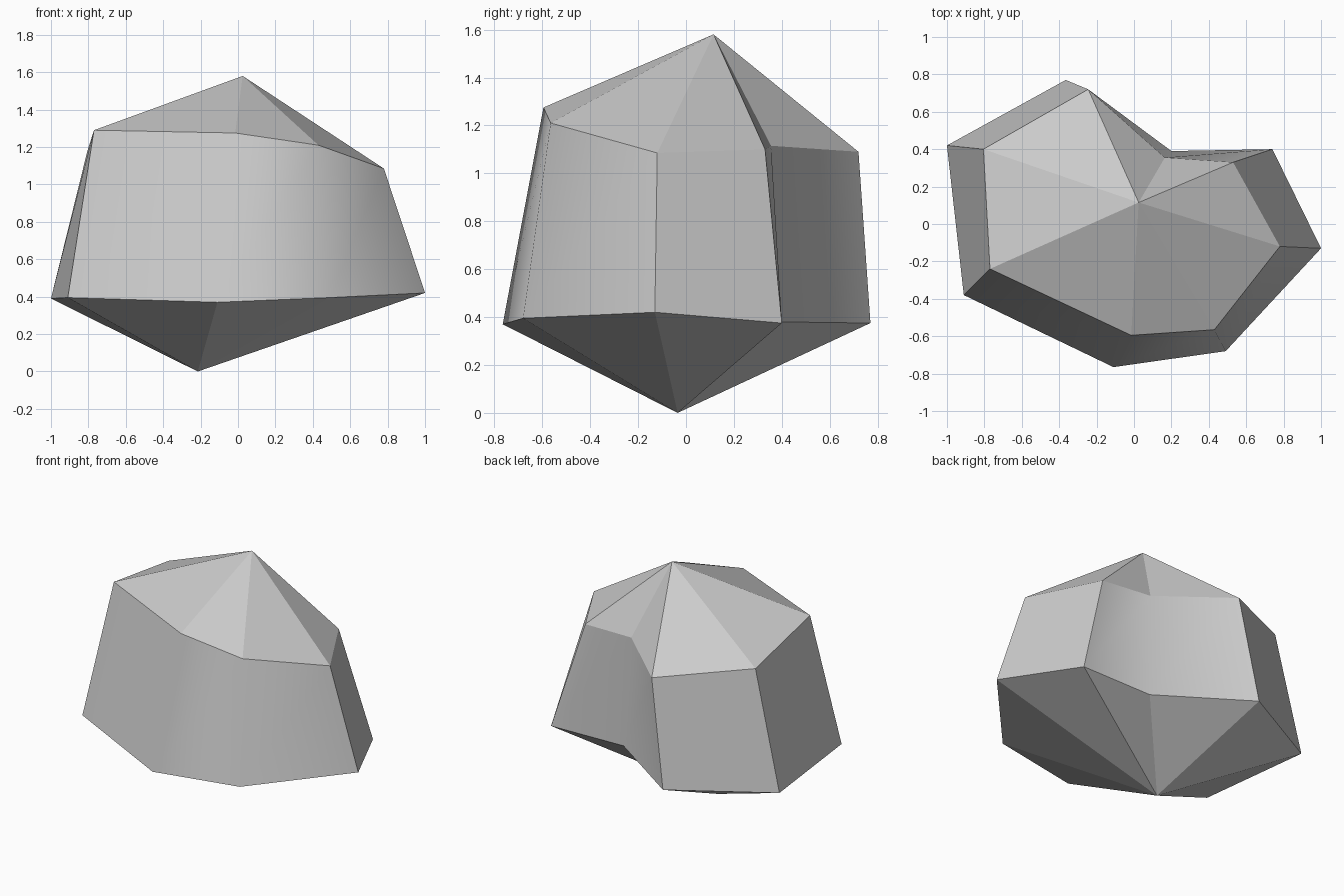
import bpy
import bmesh
import math

default_cube = bpy.data.objects.get("Cube")
if default_cube:
    bpy.data.objects.remove(default_cube, do_unlink=True)


def make_material(name, colour):
    material = bpy.data.materials.new(name)
    material.use_nodes = True
    material.diffuse_color = colour
    material.node_tree.nodes["Principled BSDF"].inputs["Base Color"].default_value = colour
    return material


# Outlines of the boulder, running around from the right rear corner
lower_outline = [
    (-1.0, 0.42, 0.39), (-0.91, -0.38, 0.395), (-0.11, -0.765, 0.37), (0.49, -0.68, 0.395),
    (1.0, -0.13, 0.42), (0.74, 0.4, 0.375), (0.2, 0.39, 0.38), (-0.365, 0.77, 0.375),
]
upper_outline = [
    (-0.805, 0.4, 1.18), (-0.77, -0.24, 1.29), (-0.015, -0.595, 1.275), (0.43, -0.565, 1.21),
    (0.78, -0.12, 1.085), (0.53, 0.33, 1.1), (0.165, 0.355, 1.115), (-0.245, 0.72, 1.09),
]
peak = (0.025, 0.115, 1.58)
foot = (-0.215, -0.035, 0.0)

bm = bmesh.new()
lower = [bm.verts.new(point) for point in lower_outline]
upper = [bm.verts.new(point) for point in upper_outline]
top = bm.verts.new(peak)
bottom = bm.verts.new(foot)

# Softly rounded walls between faceted pointed caps
for i in range(len(lower)):
    j = (i + 1) % len(lower)
    wall = bm.faces.new((lower[i], lower[j], upper[j], upper[i]))
    wall.smooth = True
    bm.faces.new((upper[i], upper[j], top))
    bm.faces.new((lower[j], lower[i], bottom))
bmesh.ops.recalc_face_normals(bm, faces=bm.faces)

# Crisp corners and rims
for edge in bm.edges:
    on_wall = all(face.smooth for face in edge.link_faces)
    edge.smooth = on_wall and edge.calc_face_angle() < math.radians(48)

mesh = bpy.data.meshes.new("boulder")
bm.to_mesh(mesh)
bm.free()
mesh.materials.append(make_material("stone grey", (0.6, 0.6, 0.6, 1.0)))
boulder = bpy.data.objects.new("boulder", mesh)
bpy.context.collection.objects.link(boulder)
